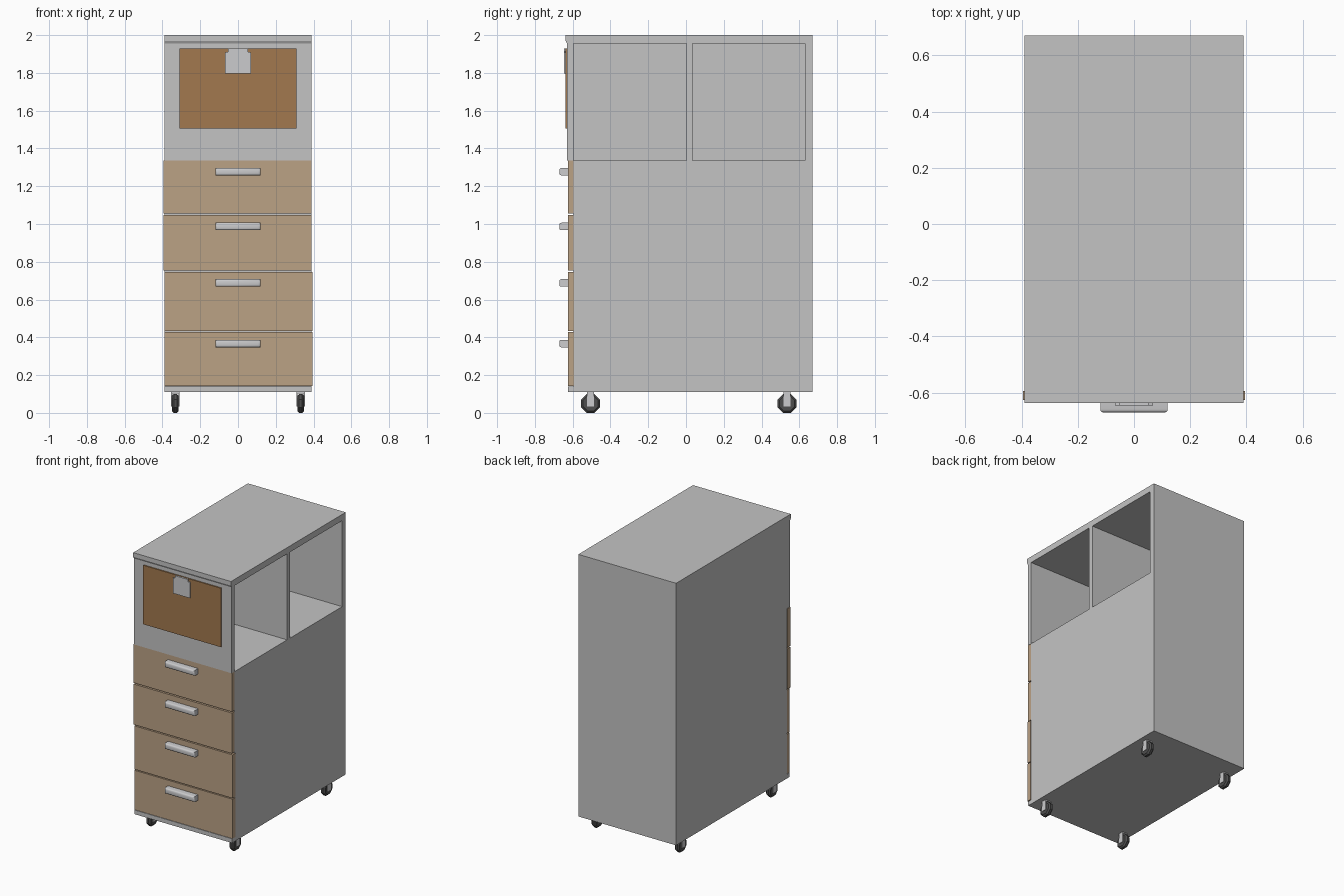
import bpy, bmesh, math
from mathutils import Matrix

if "Cube" in bpy.data.objects:
    bpy.data.objects.remove(bpy.data.objects["Cube"])


def material(name, r, g, b):
    m = bpy.data.materials.new(name)
    m.diffuse_color = (r, g, b, 1)
    m.use_nodes = True
    m.node_tree.nodes["Principled BSDF"].inputs["Base Color"].default_value = m.diffuse_color
    return m


GREY = material("cabinet grey", 0.55, 0.55, 0.55)
TAN = material("light wood", 0.50, 0.36, 0.235)
BROWN = material("brown wood", 0.36, 0.19, 0.078)
METAL = material("brushed metal", 0.60, 0.60, 0.61)
BLACK = material("dark rubber", 0.075, 0.075, 0.075)


def finish(name, bm, mat, smooth=False):
    bmesh.ops.recalc_face_normals(bm, faces=bm.faces)
    me = bpy.data.meshes.new(name)
    bm.to_mesh(me)
    bm.free()
    me.materials.append(mat)
    ob = bpy.data.objects.new(name, me)
    bpy.context.collection.objects.link(ob)
    if smooth:
        bpy.ops.object.select_all(action='DESELECT')
        ob.select_set(True)
        bpy.context.view_layer.objects.active = ob
        bpy.ops.object.shade_smooth_by_angle(angle=math.radians(50))
    return ob


def box(name, x0, x1, y0, y1, z0, z1, mat, bevel=0.0, segments=2):
    bm = bmesh.new()
    bmesh.ops.create_cube(bm, size=1)
    for v in bm.verts:
        v.co.x = x0 + (v.co.x + 0.5) * (x1 - x0)
        v.co.y = y0 + (v.co.y + 0.5) * (y1 - y0)
        v.co.z = z0 + (v.co.z + 0.5) * (z1 - z0)
    if bevel:
        # round only the edges of the front face
        edges = [e for e in bm.edges
                 if all(abs(v.co.y - y0) < 1e-5 for v in e.verts)]
        bmesh.ops.bevel(bm, geom=edges, offset=bevel, segments=segments,
                        profile=0.5, affect='EDGES')
    return finish(name, bm, mat, bevel > 0)


def prism(name, points, offset, mat):
    """Extrude a closed 3D outline along an offset."""
    bm = bmesh.new()
    face = bm.faces.new([bm.verts.new(p) for p in points])
    ext = bmesh.ops.extrude_face_region(bm, geom=[face])
    bmesh.ops.translate(bm, vec=offset, verts=[
        g for g in ext["geom"] if isinstance(g, bmesh.types.BMVert)])
    return finish(name, bm, mat)


# Cabinet body: side profile with top lip and a notch for the drawers
profile = [(0.67, 0.11), (0.67, 2.0), (-0.637, 2.0), (-0.637, 1.97),
           (-0.629, 1.955), (-0.629, 1.335), (-0.595, 1.335),
           (-0.595, 0.14), (-0.625, 0.14), (-0.625, 0.11)]
body = prism("cabinet_body", [(-0.39, y, z) for y, z in profile],
             (0.78, 0, 0), GREY)

# Two open shelves cut in from the right, leaving a divider
for i, (y0, y1) in enumerate([(-0.595, 0.003), (0.035, 0.63)]):
    cutter = box("shelf_cutter", -0.36, 0.5, y0, y1, 1.335, 1.955, GREY)
    cutter.hide_render = True
    mod = body.modifiers.new("shelf_opening", 'BOOLEAN')
    mod.object = cutter
    mod.operation = 'DIFFERENCE'
    mod.solver = 'EXACT'
    bpy.context.view_layer.objects.active = body
    bpy.ops.object.modifier_apply(modifier=mod.name)
    bpy.data.objects.remove(cutter)

# Flap panel and its latch
box("flap_panel", -0.31, 0.31, -0.637, -0.628, 1.505, 1.93, BROWN)
latch = [(-0.068, 1.797), (0.068, 1.797), (0.068, 1.908), (0.052, 1.912),
         (0.052, 1.928), (-0.052, 1.928), (-0.052, 1.912), (-0.068, 1.908)]
prism("flap_latch", [(x, -0.646, z) for x, z in latch], (0, 0.012, 0), METAL)

# Drawer fronts with bar handles
drawers = [(0.143, 0.427, 0.367, 0.003), (0.434, 0.747, 0.688, 0.003),
           (0.755, 1.047, 0.987, -0.003), (1.056, 1.335, 1.277, -0.003)]
for i, (z0, z1, hz, dx) in enumerate(drawers, 1):
    box(f"drawer_front_{i}", -0.392 + dx, 0.392 + dx, -0.626, -0.594,
        z0, z1, TAN)
    box(f"drawer_handle_{i}", -0.12, 0.12, -0.671, -0.625,
        hz - 0.02, hz + 0.02, METAL, bevel=0.012, segments=3)

# Casters: octagonal wheel between two fork plates
for sx, side in ((-1, "left"), (1, "right")):
    for cy, end in ((-0.505, "front"), (0.535, "back")):
        cx = sx * 0.332
        bm = bmesh.new()
        rot = (Matrix.Translation((cx, cy, 0.05))
               @ Matrix.Rotation(math.pi / 8, 4, 'X')
               @ Matrix.Rotation(math.pi / 2, 4, 'Y'))
        bmesh.ops.create_cone(bm, cap_ends=True, segments=8, radius1=0.054,
                              radius2=0.054, depth=0.036, matrix=rot)
        rims = [e for e in bm.edges
                if abs(e.verts[0].co.x - e.verts[1].co.x) < 1e-5]
        bmesh.ops.bevel(bm, geom=rims, offset=0.01, segments=1,
                        affect='EDGES')
        finish(f"{end}_{side}_wheel", bm, BLACK)
        for k in (-1, 1):
            fx = cx + k * 0.019
            box(f"{end}_{side}_fork", fx - 0.003, fx + 0.003,
                cy - 0.018, cy + 0.018, 0.035, 0.112, METAL)
        box(f"{end}_{side}_fork_top", cx - 0.022, cx + 0.022,
            cy - 0.018, cy + 0.018, 0.103, 0.112, METAL)
